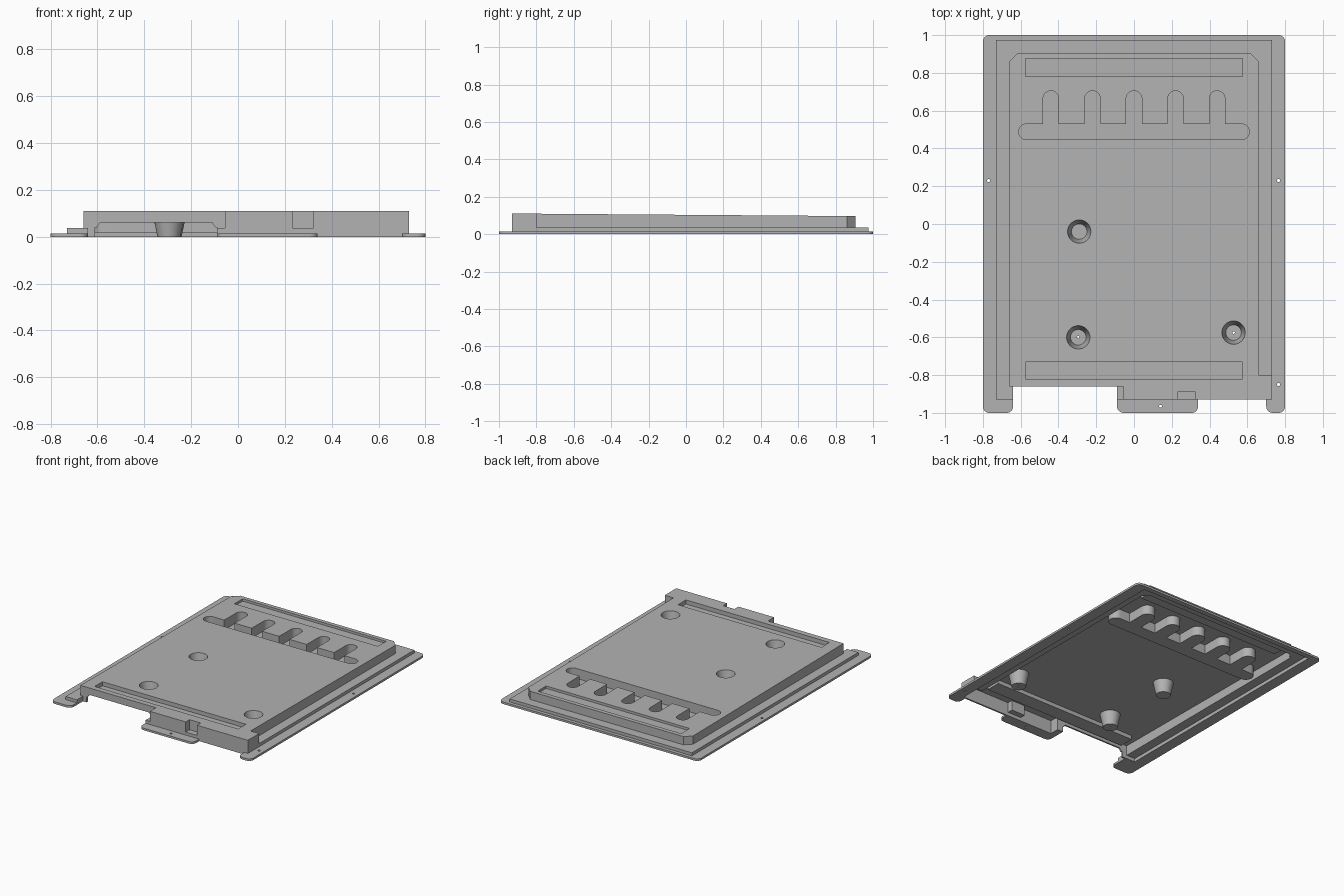
import bpy
import bmesh
import math
from mathutils import Vector

old = bpy.data.objects.get("Cube")
if old:
    bpy.data.objects.remove(old, do_unlink=True)

grey = bpy.data.materials.new("metal grey")
grey.use_nodes = True
GREY = (0.45, 0.45, 0.45, 1)
grey.diffuse_color = GREY
grey.node_tree.nodes["Principled BSDF"].inputs["Base Color"].default_value = GREY

T = 0.012  # sheet thickness


def roof(offset):
    """Height of the gently sloping top, shifted by an offset."""
    return lambda y: 0.1035 - 0.0075 * y + offset


def level(z):
    return lambda y: z


def fillet(points, steps=8):
    """Turn (x, y, radius) corners into an outline with rounded corners."""
    out = []
    n = len(points)
    for i, (x, y, r) in enumerate(points):
        p = Vector((x, y))
        if r == 0:
            out.append(p)
            continue
        a = (Vector(points[i - 1][:2]) - p).normalized()
        b = (Vector(points[(i + 1) % n][:2]) - p).normalized()
        centre = p + (a + b) * r
        for k in range(steps + 1):
            t = k / steps * math.pi / 2
            out.append(centre - b * r * math.cos(t) - a * r * math.sin(t))
    return out


def sharp(points):
    return [Vector(p) for p in points]


def rect(x0, x1, y0, y1, grow=0):
    return sharp([(x0 - grow, y0 - grow), (x1 + grow, y0 - grow),
                  (x1 + grow, y1 + grow), (x0 - grow, y1 + grow)])


def circle(x, y, r, n=32):
    return [Vector((x + r * math.cos(2 * math.pi * k / n),
                    y + r * math.sin(2 * math.pi * k / n))) for k in range(n)]


def prism(name, outline, z0, top, base=None):
    bm = bmesh.new()
    low = [bm.verts.new((p.x, p.y, z0)) for p in (base or outline)]
    high = [bm.verts.new((p.x, p.y, top(p.y))) for p in outline]
    n = len(low)
    bm.faces.new(low)
    bm.faces.new(high)
    for i in range(n):
        j = (i + 1) % n
        bm.faces.new((low[i], low[j], high[j], high[i]))
    bmesh.ops.recalc_face_normals(bm, faces=bm.faces)
    mesh = bpy.data.meshes.new(name)
    bm.to_mesh(mesh)
    bm.free()
    mesh.materials.append(grey)
    ob = bpy.data.objects.new(name, mesh)
    bpy.context.collection.objects.link(ob)
    return ob


def combine(target, tool, operation):
    mod = target.modifiers.new("shape", 'BOOLEAN')
    mod.operation = operation
    mod.solver = 'EXACT'
    mod.object = tool
    bpy.context.view_layer.objects.active = target
    bpy.ops.object.modifier_apply(modifier=mod.name)
    mesh = tool.data
    bpy.data.objects.remove(tool, do_unlink=True)
    bpy.data.meshes.remove(mesh)


def add(*args):
    combine(cover, prism("boss", *args), 'UNION')


def cut(*args):
    combine(cover, prism("cutter", *args), 'DIFFERENCE')


def comb(grow):
    """Outline of the long slot with five fingers."""
    r = 0.0415 + grow
    e = r - 0.0005
    pts = [(-0.61 - grow, 0.53 + grow, e), (-0.61 - grow, 0.447 - grow, e),
           (0.61 + grow, 0.447 - grow, e), (0.61 + grow, 0.53 + grow, e)]
    for i in range(2, -3, -1):
        x = i * 0.22
        pts += [(x + r, 0.53 + grow, 0), (x + r, 0.705 + grow, e),
                (x - r, 0.705 + grow, e), (x - r, 0.53 + grow, 0)]
    return fillet(pts)


# Flange with rounded tabs
R = 0.035
cover = prism("cover_panel", fillet([
    (0.8, 1, R), (-0.8, 1, R), (-0.8, -1, R), (-0.64, -1, R),
    (-0.64, -0.86, 0), (-0.09, -0.86, 0), (-0.09, -1, R), (0.34, -1, R),
    (0.34, -0.93, 0), (0.7, -0.93, 0), (0.7, -1, R), (0.8, -1, R)]),
    0, level(0.015))

# Low step and raised body
add(sharp([(0.73, 0.975), (-0.73, 0.975), (-0.73, -0.93), (-0.64, -0.93),
           (-0.64, -0.86), (-0.09, -0.86), (-0.09, -0.93), (0.73, -0.93)]),
    0, level(0.037))
add(sharp([(0.66, 0.86), (0.615, 0.905), (-0.615, 0.905), (-0.66, 0.86),
           (-0.66, -0.86), (-0.055, -0.86), (-0.055, -0.93), (0.73, -0.93),
           (0.73, -0.8), (0.66, -0.8)]), 0, roof(0))

# Hollow underside following step and body
cut(sharp([(0.718, 0.963), (-0.718, 0.963), (-0.718, -0.848),
           (-0.043, -0.848), (-0.043, -0.918), (0.718, -0.918)]),
    -0.05, level(0.037 - T))
cut(sharp([(0.648, 0.855), (0.61, 0.893), (-0.61, 0.893), (-0.648, 0.855),
           (-0.648, -0.848), (-0.043, -0.848), (-0.043, -0.918),
           (0.718, -0.918), (0.718, -0.812), (0.648, -0.812)]),
    -0.04, roof(-T))

# Comb pocket
add(comb(0.009), 0.018, roof(-T / 2))
cut(comb(0), 0.028, roof(0.02))

# Shallow long recesses
for y0, y1 in ((0.78, 0.875), (-0.82, -0.73)):
    add(rect(-0.575, 0.575, y0, y1, 0.009), 0.068, roof(-T / 2))
    cut(rect(-0.575, 0.575, y0, y1), 0.08, roof(0.02))

# Tapered screw wells, two with a pinhole
for x, y, pinhole in ((-0.29, -0.04, False), (-0.295, -0.6, True),
                      (0.527, -0.575, True)):
    add(circle(x, y, 0.07), 0.0, roof(-T / 2), circle(x, y, 0.049))
    cut(circle(x, y, 0.064), 0.01, roof(0.01), circle(x, y, 0.041))
    if pinhole:
        cut(circle(x, y, 0.007, 12), -0.03, level(0.05))

# Small notch in the front wall
add(rect(0.222, 0.333, -0.925, -0.877), 0.025, roof(-T / 2))
cut(rect(0.232, 0.323, -0.97, -0.886), 0.037, roof(0.03))

# Opening under the recessed front edge, with rounded upper corners
cut(rect(-0.61, -0.09, -0.9, -0.83), -0.03, level(0.04))
cut(rect(-0.59, -0.11, -0.9, -0.83), 0.03, level(0.06),
    rect(-0.61, -0.09, -0.9, -0.83))

# Pinholes through the flange
for x, y in ((-0.77, 0.23), (0.765, 0.23), (0.765, -0.85), (0.14, -0.965)):
    cut(circle(x, y, 0.008, 12), -0.03, level(0.06))

# Smooth round walls, crisp edges
bpy.ops.object.select_all(action='DESELECT')
cover.select_set(True)
bpy.context.view_layer.objects.active = cover
bpy.ops.object.shade_smooth_by_angle(angle=math.radians(30))
